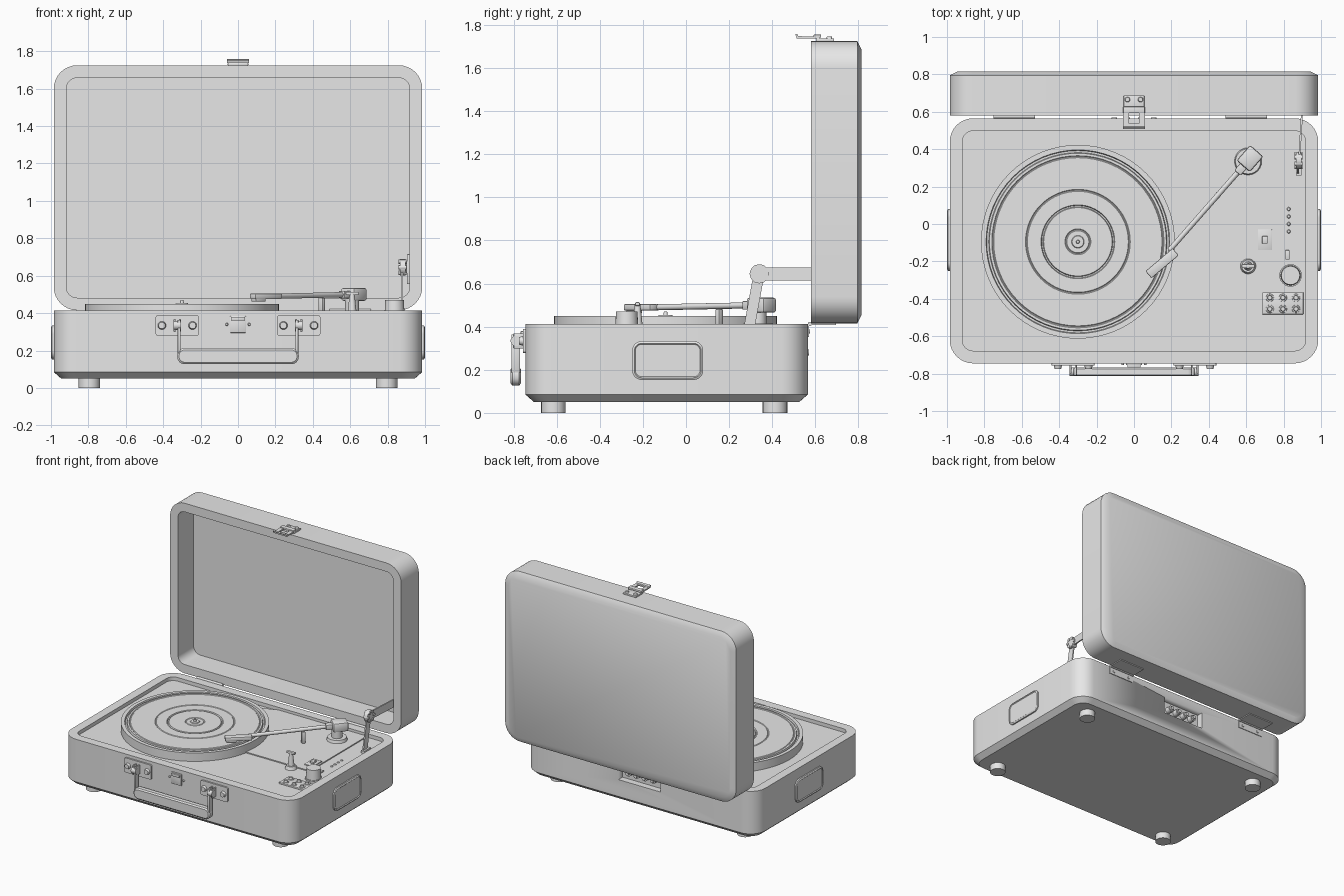
import bpy, bmesh, math
from mathutils import Vector, Matrix

default_cube = bpy.data.objects.get("Cube")
if default_cube:
    bpy.data.objects.remove(default_cube)

colour = (.8, .8, .8, 1)
grey = bpy.data.materials.new("plain_grey")
grey.use_nodes = True
grey.diffuse_color = colour
grey.node_tree.nodes["Principled BSDF"].inputs["Base Color"].default_value = colour

QUARTER = math.pi / 2
RIGHT, BACK, UP = Vector((1, 0, 0)), Vector((0, 1, 0)), Vector((0, 0, 1))
SIDES = (("left", 1), ("right", -1))


def at(x, y, z):
    return Vector((x, y, z))


def finish(name, bm, location=(0, 0, 0), rotation=(0, 0, 0)):
    bmesh.ops.recalc_face_normals(bm, faces=bm.faces)
    mesh = bpy.data.meshes.new(name)
    bm.to_mesh(mesh)
    bm.free()
    mesh.materials.append(grey)
    part = bpy.data.objects.new(name, mesh)
    bpy.context.collection.objects.link(part)
    part.location, part.rotation_euler = location, rotation
    bpy.ops.object.select_all(action='DESELECT')
    part.select_set(True)
    bpy.context.view_layer.objects.active = part
    bpy.ops.object.shade_smooth_by_angle()
    return part


def box(name, centre, size, rotation=(0, 0, 0), bevel=0):
    bm = bmesh.new()
    bmesh.ops.create_cube(bm, size=1, matrix=Matrix.Diagonal(size).to_4x4())
    if bevel:
        bmesh.ops.bevel(bm, geom=bm.edges[:], offset=bevel, segments=2, profile=.5, affect='EDGES')
    return finish(name, bm, centre, rotation)


def rod(name, start, end, radius, taper=1, sides=24):
    bm = bmesh.new()
    axis = end - start
    bmesh.ops.create_cone(bm, cap_ends=True, segments=sides, radius1=radius,
                          radius2=radius * taper, depth=axis.length)
    return finish(name, bm, (start + end) / 2, axis.to_track_quat('Z', 'Y').to_euler())


def stud(name, foot, axis, radius, taper=.7):
    return rod(name, foot, foot + axis, radius, taper)


def shell(name, half_width, half_height, corner, rings, location, rotation=(0, 0, 0), steps=8):
    """Skin a rounded rectangle through rings of (inset, level)."""
    bm = bmesh.new()
    loops = []
    for inset, level in rings:
        radius = corner - inset
        loop = []
        for turn, (sx, sy) in enumerate(((1, 1), (-1, 1), (-1, -1), (1, -1))):
            for step in range(steps + 1):
                angle = (turn + step / steps) * QUARTER
                loop.append(bm.verts.new((sx * (half_width - corner) + radius * math.cos(angle),
                                          sy * (half_height - corner) + radius * math.sin(angle),
                                          level)))
        loops.append(loop)
    for low, high in zip(loops, loops[1:]):
        for i in range(len(low)):
            bm.faces.new((low[i - 1], low[i], high[i], high[i - 1]))
    bm.faces.new(loops[0])
    bm.faces.new(loops[-1])
    return finish(name, bm, location, rotation)


# Case base with a sunken deck, and a socket recess cut in its back
TOP, DECK, WALL, BEVEL = .413, .385, .067, .04
WIDTH, DEPTH, CORNER = .985, .655, .125
MIDDLE = -.09
BACK_FACE = MIDDLE + DEPTH
FRONT_FACE = MIDDLE - DEPTH
base = shell("case_base", WIDTH, DEPTH, CORNER,
             [(BEVEL, .05), (0, .085), (0, TOP), (WALL, TOP), (WALL, DECK)], BACK * MIDDLE)
cutter = box("recess_cutter", at(0, BACK_FACE, .28), (.36, .1, .13))
cutter.hide_render = True
recess = base.modifiers.new("recess", 'BOOLEAN')
recess.object, recess.operation, recess.solver = cutter, 'DIFFERENCE', 'EXACT'
bpy.context.view_layer.objects.active = base
bpy.ops.object.modifier_apply(modifier=recess.name)
bpy.data.objects.remove(cutter)
for i in range(4):
    foot = at(.07 * (i - 1.5), BACK_FACE - .05, .28)
    stud("socket", foot, BACK * .04, .024, taper=1)
    stud("socket_tip", foot, BACK * .055, .014, taper=1)

# Open lid, hollow towards the front
RIM, LID_BACK = .58, .815
shell("lid", WIDTH, DEPTH, CORNER,
      [(WALL, .77), (WALL, RIM), (0, RIM), (0, LID_BACK - BEVEL / 2), (BEVEL, LID_BACK)],
      UP * 1.07, (-QUARTER, 0, 0))

# Paired parts: feet, side grips, hinges and handle mounts
for name, side in SIDES:
    for end, y in (("front", -.615), ("back", .413)):
        stud(f"{end}_{name}_foot", at(side * .795, y, 0), UP * .06, .057, taper=1)

    shell(f"{name}_grip", .09, .165, .045, [(0, 0), (0, .01), (.01, .015), (.015, .01)],
          at(side * WIDTH, -.085, .243), (0, side * QUARTER, 0))

    hinge = at(side * .62 - .02, BACK_FACE, TOP)
    box(f"{name}_hinge_plate", hinge - UP * .03, (.22, .01, .06))
    box(f"{name}_hinge_lid_plate", hinge + BACK * .07, (.22, .12, .01))
    rod(f"{name}_hinge_pin", hinge - RIGHT * .11 + BACK * .01, hinge + RIGHT * .11 + BACK * .01, .01)

    mount = at(side * .325, FRONT_FACE, .334)
    shell(f"{name}_handle_plate", .115, .056, .012, [(0, 0), (0, .012)], mount, (QUARTER, 0, 0))
    for _, way in SIDES:
        stud(f"{name}_hinge_screw", hinge + RIGHT * way * .07 - UP * .035, BACK * .01, .012)
        stud(f"{name}_rivet", mount + RIGHT * way * .082, BACK * -.03, .025)
        box(f"{name}_handle_lug", mount + RIGHT * way * .014 - BACK * .03, (.01, .05, .07), bevel=.003)
    pivot = mount - BACK * .045
    rod(f"{name}_handle_pivot", pivot - RIGHT * .02, pivot + RIGHT * .02, .024)
    box(f"{name}_handle_strap", pivot - at(side * .01, 0, .06), (.016, .04, .18), bevel=.004)

# Handle bar with rounded corners
shell("handle_bar", .325, .043, .04, [(.01, -.024), (0, -.016), (0, .016), (.01, .024)],
      at(0, FRONT_FACE - .045, .17), (QUARTER, 0, 0))

# Front catch
catch = at(0, FRONT_FACE, .34)
box("catch_plate", catch, (.086, .02, .09), bevel=.004)
box("catch_lip", catch + at(0, -.01, .03), (.07, .025, .02), bevel=.004)

# Lid clasp: plate and a framed tongue over the edge
clasp = at(0, .6, 1.73)
box("clasp_plate", clasp + BACK * .045, (.11, .085, .014), bevel=.003)
box("clasp_bridge", clasp + at(0, .01, .018), (.116, .035, .014), bevel=.003)
box("clasp_tip", clasp + at(0, -.075, .013), (.116, .026, .01))
box("clasp_lip", clasp + at(0, -.085, .02), (.116, .01, .016), (.5, 0, 0))
for name, side in SIDES:
    stud("catch_pin", catch + RIGHT * side * .06, BACK * -.01, .008)
    stud("clasp_screw", clasp + at(side * .035, .065, 0), UP * .017, .016)
    box("clasp_side", clasp + at(side * .043, -.025, .012), (.03, .09, .01))

# Platter spun from a profile with a groove at each ring
SURFACE, RADIUS = .45, .518
profile = [(0, DECK), (RADIUS, DECK), (RADIUS, SURFACE)]
for ring, sink in ((.482, .015), (.455, .004), (.275, .004), (.19, .01), (.064, .004)):
    gap = sink / 3
    profile += [(ring + gap + .004, SURFACE), (ring + gap, SURFACE - sink),
                (ring - gap, SURFACE - sink), (ring - gap - .004, SURFACE)]
profile.append((0, SURFACE))
bm = bmesh.new()
points = [bm.verts.new((r, 0, z)) for r, z in profile]
edges = [bm.edges.new(pair) for pair in zip(points, points[1:])]
bmesh.ops.spin(bm, geom=points + edges, axis=UP, cent=(0, 0, 0), steps=64, angle=math.tau)
bmesh.ops.remove_doubles(bm, verts=bm.verts, dist=.0001)
hub = at(-.3, -.095, 0)
finish("platter", bm, hub)
stud("spindle_collar", hub + UP * SURFACE, UP * .005, .034, taper=.9)
stud("spindle", hub + UP * SURFACE, UP * .02, .011)

# Raised deck panel
bm = bmesh.new()
outline = ((-.25, .41), (0, .5), (.75, .5), (.75, -.2), (.1, -.2))
sheet = bm.faces.new([bm.verts.new((x, y, DECK)) for x, y in outline])
raised = bmesh.ops.extrude_face_region(bm, geom=[sheet])["geom"]
bmesh.ops.translate(bm, vec=UP * .008, verts=[v for v in raised if isinstance(v, bmesh.types.BMVert)])
finish("deck_panel", bm)

# Tonearm running from its pivot housing to the headshell
pivot, tip = at(.62, .35, .5), at(.19, -.14, .49)
along = pivot - tip
arm_turn = (0, 0, math.atan2(along.y, along.x))
head_turn = (0, 0, .7)
post = at(.61, .335, DECK)
stud("tonearm_base", post, UP * .03, .075, taper=.9)
stud("tonearm_post", post, UP * .1, .038, taper=1)
box("tonearm_housing", pivot, (.11, .095, .07), arm_turn, bevel=.012)
box("tonearm_collar", pivot.lerp(tip, .11), (.06, .045, .04), arm_turn, bevel=.006)
rod("tonearm_tube", pivot, tip, .014)
box("arm_rest", pivot.lerp(tip, .4) - UP * .06, (.025, .03, .09), arm_turn, bevel=.004)
head = at(.15, -.21, .49)
box("headshell", head, (.19, .05, .03), head_turn, bevel=.006)
box("cartridge", head - at(.04, .03, .015), (.07, .04, .026), head_turn, bevel=.004)

# Lift lever, switch, volume knob and slider
lever = at(.61, -.225, DECK)
stud("lever_base", lever, UP * .025, .042, taper=.8)
stud("lever_stem", lever, UP * .12, .026, taper=.5)
box("lever_cap", lever + UP * .12, (.07, .022, .018), bevel=.005)
switch = at(.7, -.085, DECK + .01)
box("switch_plate", switch, (.075, .11, .01), bevel=.002)
box("switch_rocker", switch + UP * .01, (.03, .04, .015), bevel=.003)
volume = at(.837, -.275, DECK)
stud("volume_collar", volume, UP * .01, .06, taper=1)
stud("volume_knob", volume, UP * .085, .054, taper=.92)
box("slider", at(.82, -.165, DECK), (.022, .05, .02), bevel=.002)
for i in range(4):
    stud("indicator", at(.827, .08 - i * .04, DECK), UP * .006, .01)

# Button panel
panel = at(.796, -.424, DECK + .005)
box("button_panel", panel, (.218, .118, .014), bevel=.002)
for column in (-1, 0, 1):
    for _, row in SIDES:
        spot = panel + at(column * .07, row * .03, 0)
        stud("button_ring", spot, UP * .01, .024, taper=.85)
        stud("button", spot, UP * .022, .016)

# Folding lid stay with a riveted joint
joint, reach = at(.88, .34, .645), RIGHT * .015
box("stay_foot", at(.88, .3, DECK), (.03, .08, .04))
box("stay_lower", at(.876, .315, .515), (.01, .05, .27), (-.18, 0, 0))
rod("stay_joint", joint - reach, joint + reach, .044)
for i in range(6):
    rivet = joint + Matrix.Rotation(i * math.tau / 6, 3, 'X') @ (BACK * .034)
    rod("stay_rivet", rivet - reach * 1.4, rivet + reach * 1.4, .011)
box("stay_upper", joint + at(.012, .15, 0), (.01, .31, .06), (0, 0, -.06))
box("stay_lid_plate", at(.91, .66, .635), (.014, .08, .16), bevel=.003)
